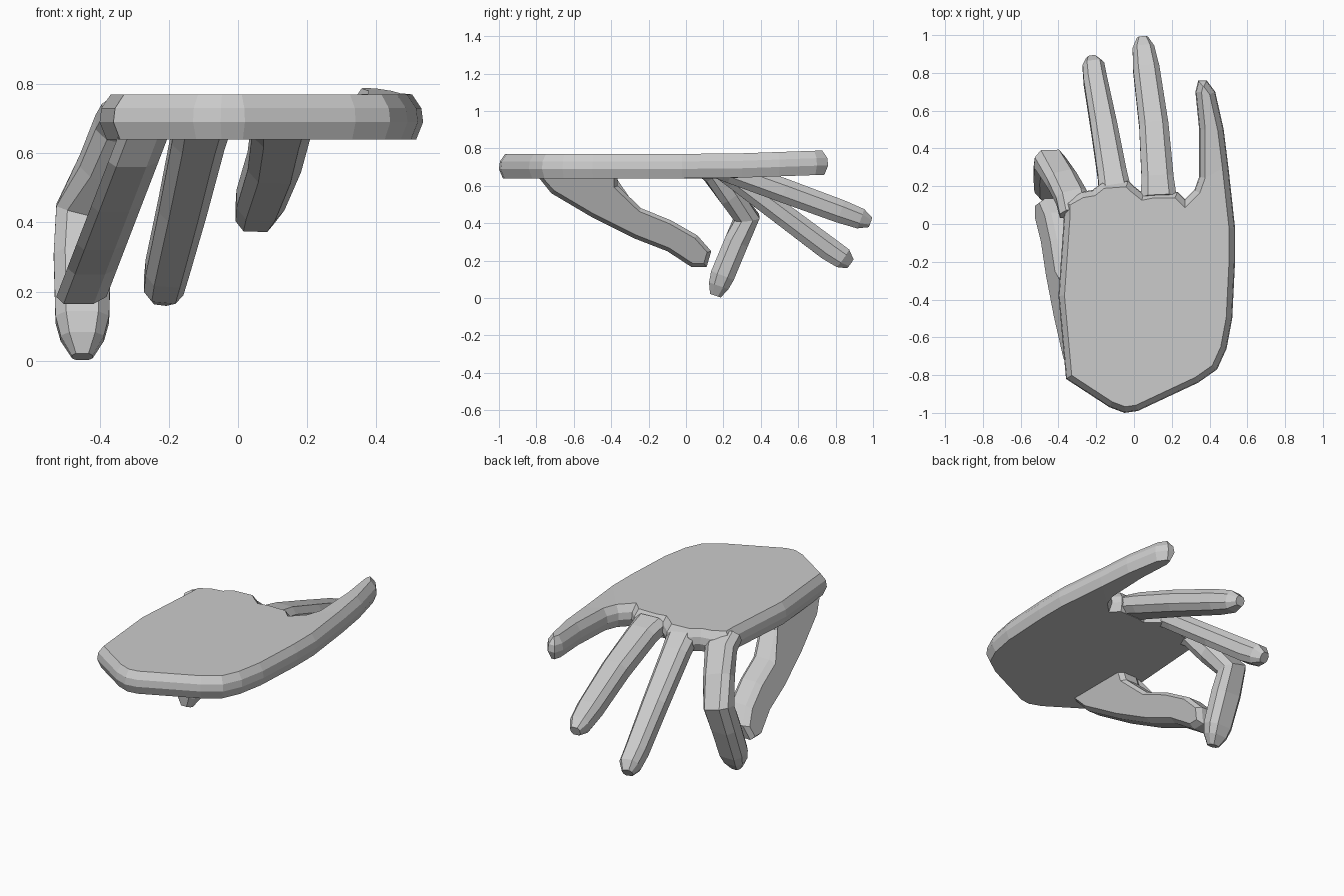
import bpy, bmesh
from mathutils import Vector

if "Cube" in bpy.data.objects:
    bpy.data.objects.remove(bpy.data.objects["Cube"])


def skin(name, rings):
    """Join equal-sized rings of points into a closed flat-shaded solid."""
    bm = bmesh.new()
    loops = [[bm.verts.new(p) for p in r] for r in rings]
    n = len(loops[0])
    for a, b in zip(loops, loops[1:]):
        for i in range(n):
            j = (i + 1) % n
            bm.faces.new((a[i], a[j], b[j], b[i]))
    caps = [bm.faces.new(loops[0][::-1]), bm.faces.new(loops[-1])]
    bmesh.ops.triangulate(bm, faces=caps)
    bmesh.ops.recalc_face_normals(bm, faces=bm.faces)
    me = bpy.data.meshes.new(name)
    bm.to_mesh(me)
    bm.free()
    ob = bpy.data.objects.new(name, me)
    bpy.context.collection.objects.link(ob)
    return ob


def inset(pts, d):
    """Offset a counter-clockwise outline inwards by d."""
    out = []
    for i, p in enumerate(pts):
        p = Vector(p)
        e1 = (p - Vector(pts[i - 1])).normalized()
        e2 = (Vector(pts[(i + 1) % len(pts)]) - p).normalized()
        n1, n2 = Vector((-e1.y, e1.x)), Vector((-e2.y, e2.x))
        m = (n1 + n2).normalized()
        out.append(p + m * d / max(m.dot(n1), 0.6))
    return out


def slab(name, outline, levels, place):
    """Outline stacked at several levels with insets, giving bevelled rims."""
    return skin(name, [[place(p.x, p.y, t) for p in inset(outline, d)]
                       for t, d in levels])


SECTION = [(1, .45), (.6, 1), (-.6, 1), (-1, .45),
           (-1, -.45), (-.6, -1), (.6, -1), (1, -.45)]


def finger(name, stations):
    """Eight-sided tube through (x, y, z, width, thickness) stations."""
    c = [Vector(s[:3]) for s in stations]
    rings = []
    for i, s in enumerate(stations):
        t = Vector((0, 0, 0))
        if i > 0:
            t += (c[i] - c[i - 1]).normalized()
        if i < len(c) - 1:
            t += (c[i + 1] - c[i]).normalized()
        t.normalize()
        side = Vector((1, 0, 0))
        side = (side - t * side.dot(t)).normalized()
        up = side.cross(t)
        rings.append([c[i] + side * u * s[3] / 2 + up * v * s[4] / 2
                      for u, v in SECTION])
    return skin(name, rings)


# Palm with the straight little finger in one outline
palm = [(-.05, -1), (.02, -.99), (.34, -.84), (.44, -.77), (.49, -.66),
        (.52, -.5), (.535, -.2), (.535, -.02), (.50, .3), (.475, .5),
        (.43, .7), (.385, .76), (.34, .76), (.325, .7), (.345, .5),
        (.345, .25), (.32, .18), (.27, .13), (.23, .17), (.1, .17),
        (.05, .16), (0, .2), (-.03, .23), (-.17, .22), (-.22, .18),
        (-.28, .17), (-.37, .12), (-.37, .05), (-.40, -.38),
        (-.36, -.82), (-.13, -.97)]
slab("palm_and_little_finger", palm,
     [(.64, .02), (.69, 0), (.73, .005), (.77, .032)],
     lambda x, y, z: (x, y, z + .035 * max(0, y - .2)))

# Ring, middle and bent index fingers
finger("ring_finger", [(.13, .14, .705, .19, .11), (.125, .24, .675, .17, .125),
                       (.105, .52, .575, .155, .13), (.065, .82, .465, .14, .125),
                       (.05, .93, .425, .115, .11), (.045, .985, .405, .06, .055)])
finger("middle_finger", [(-.10, .17, .705, .17, .11), (-.115, .26, .64, .155, .115),
                         (-.16, .52, .445, .14, .12), (-.205, .76, .265, .125, .125),
                         (-.215, .835, .215, .115, .115), (-.225, .875, .185, .06, .06)])
finger("index_finger", [(-.31, .06, .715, .17, .1), (-.33, .14, .675, .17, .12),
                        (-.38, .23, .555, .165, .125), (-.445, .325, .43, .165, .135),
                        (-.45, .27, .3, .165, .13), (-.45, .195, .12, .155, .13),
                        (-.45, .175, .065, .125, .11), (-.45, .157, .012, .06, .06)])

# Thumb: side profile in y-z, leaning outwards as it drops
thumb = [(-.80, .66), (-.72, .56), (-.50, .43), (-.28, .32), (-.1, .25),
         (.03, .165), (.11, .165), (.135, .25), (.06, .335), (-.08, .415),
         (-.24, .48), (-.365, .6), (-.365, .68)]
slab("thumb", thumb, [(0, .02), (.2, 0), (.8, 0), (1, .02)],
     lambda y, z, t: (-.35 - .385 * (.64 - z) + .145 * t, y, z))
